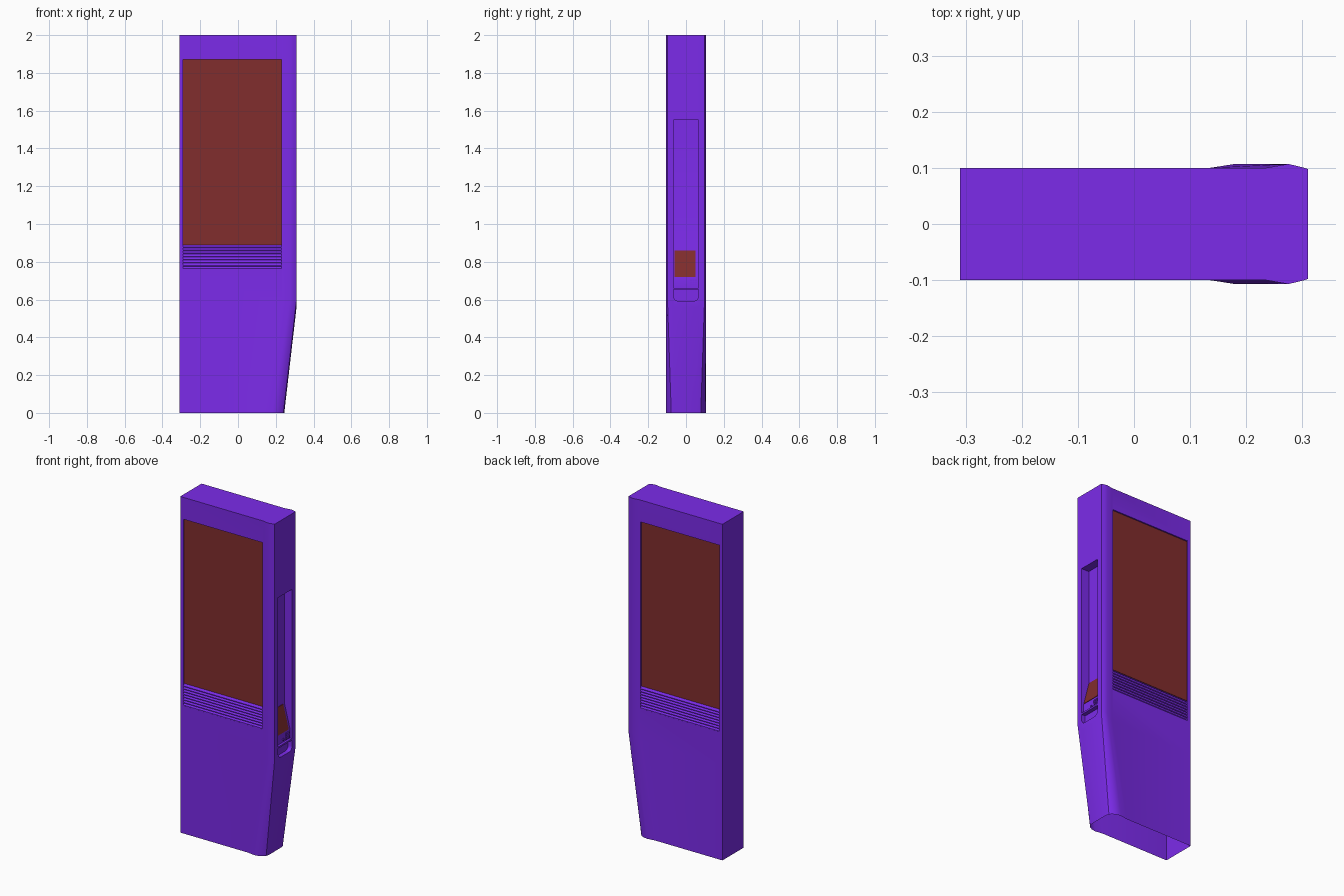
import bpy, bmesh, math

if "Cube" in bpy.data.objects:
    bpy.data.objects.remove(bpy.data.objects["Cube"])


def material(name, color):
    m = bpy.data.materials.new(name)
    m.diffuse_color = color
    m.use_nodes = True
    m.node_tree.nodes["Principled BSDF"].inputs["Base Color"].default_value = m.diffuse_color
    return m


PURPLE = material("purple_casing", (0.20, 0.024, 0.82, 1))
RED = material("red_screen", (0.22, 0.026, 0.026, 1))


def finish(name, bm, mat):
    bmesh.ops.recalc_face_normals(bm, faces=bm.faces)
    me = bpy.data.meshes.new(name)
    bm.to_mesh(me)
    bm.free()
    me.materials.append(mat)
    ob = bpy.data.objects.new(name, me)
    bpy.context.collection.objects.link(ob)
    return ob


def loft(name, rings, mat):
    """Closed solid through rings of equal point count."""
    bm = bmesh.new()
    vs = [[bm.verts.new(p) for p in r] for r in rings]
    n = len(rings[0])
    for a, b in zip(vs, vs[1:]):
        for i in range(n):
            j = (i + 1) % n
            bm.faces.new((a[i], a[j], b[j], b[i]))
    bm.faces.new(vs[0])
    bm.faces.new(vs[-1])
    return finish(name, bm, mat)


def prism(name, pts, axis, lo, hi, mat=PURPLE):
    """Extrude a profile along X (points are y,z) or Y (points are x,z)."""
    def put(p, t):
        return (t, p[0], p[1]) if axis == "X" else (p[0], t, p[1])
    return loft(name, [[put(p, t) for p in pts] for t in (lo, hi)], mat)


def rect(a0, a1, b0, b1):
    return [(a0, b0), (a1, b0), (a1, b1), (a0, b1)]


# casing: half outlines at foot and top, mirrored across y
foot = [(-.31, .1), (.135, .1), (.18, .107), (.207, .103), (.228, .092), (.24, .078), (.245, .06)]
upper = [(-.31, .1), (.235, .1), (.275, .107), (.29, .1035), (.302, .1005), (.31, .098), (.31, .065)]
knee_z = [.57, .57, .60, .60, .60, .60, .56]


def ring(half, zs):
    pts = [(x, y, z) for (x, y), z in zip(half, zs)]
    return pts + [(x, -y, z) for x, y, z in reversed(pts)]


casing = loft("casing", [ring(foot, [0] * 7), ring(upper, knee_z), ring(upper, [2] * 7)], PURPLE)

# openings: front and back display bays, side recess, rounded tray
cutters = [prism("bay_cutter", rect(-.29, .23, .76, 1.87), "Y", *sorted((s * .086, s * .15)))
           for s in (-1, 1)]
side = [(.35, 1.55), (.26, 1.55), (.26, .86), (.296, .72), (.296, .662), (.35, .662)]
cutters.append(prism("side_cutter", side, "Y", -.065, .065))
tray = [(-.065, .652), (.065, .652)]
for cy, start in ((.04, 0), (-.04, -90)):
    for k in range(5):
        a = math.radians(start - k * 22.5)
        tray.append((cy + .025 * math.cos(a), .617 + .025 * math.sin(a)))
cutters.append(prism("tray_cutter", tray, "X", .285, .35))

bpy.context.view_layer.objects.active = casing
for c in cutters:
    c.hide_render = True
    mod = casing.modifiers.new("cut", "BOOLEAN")
    mod.operation = "DIFFERENCE"
    mod.solver = "EXACT"
    mod.object = c
    bpy.ops.object.modifier_apply(modifier=mod.name)
for c in cutters:
    bpy.data.objects.remove(c, do_unlink=True)

# the foot is open underneath
bm = bmesh.new()
bm.from_mesh(casing.data)
base = [f for f in bm.faces if all(v.co.z < 1e-4 for v in f.verts)]
bmesh.ops.delete(bm, geom=base, context="FACES")
bm.to_mesh(casing.data)
bm.free()

bpy.ops.object.select_all(action="DESELECT")
casing.select_set(True)
bpy.ops.object.shade_smooth_by_angle(angle=math.radians(30))

# displays with tilted vent slats below, on both faces
for label, s in (("front", -1), ("back", 1)):
    prism(label + "_screen", rect(-.29, .23, .89, 1.87), "Y",
          *sorted((s * .085, s * .092)), mat=RED)
    for i in range(8):
        z = .76 + i * .01625
        slat = [(s * .0995, z), (s * .0995, z + .004), (s * .087, z + .0185), (s * .087, z + .0145)]
        prism(f"{label}_vent_slat_{i + 1}", slat, "X", -.29, .23)

# sloped touch screen in the side recess
prism("touch_screen", [(.259, .86), (.295, .72), (.299, .72), (.263, .86)], "Y", -.06, .05, RED)

# keypad keys and round button
for r in range(4):
    for c in range(3):
        y, z = .022 + c * .013, .668 + r * .010
        prism(f"key_{r * 3 + c + 1}", rect(y, y + .010, z, z + .0075), "X", .294, .301)
circle = [(.007 * math.cos(k * math.pi / 6), .678 + .007 * math.sin(k * math.pi / 6))
          for k in range(12)]
prism("round_button", circle, "X", .294, .301)
